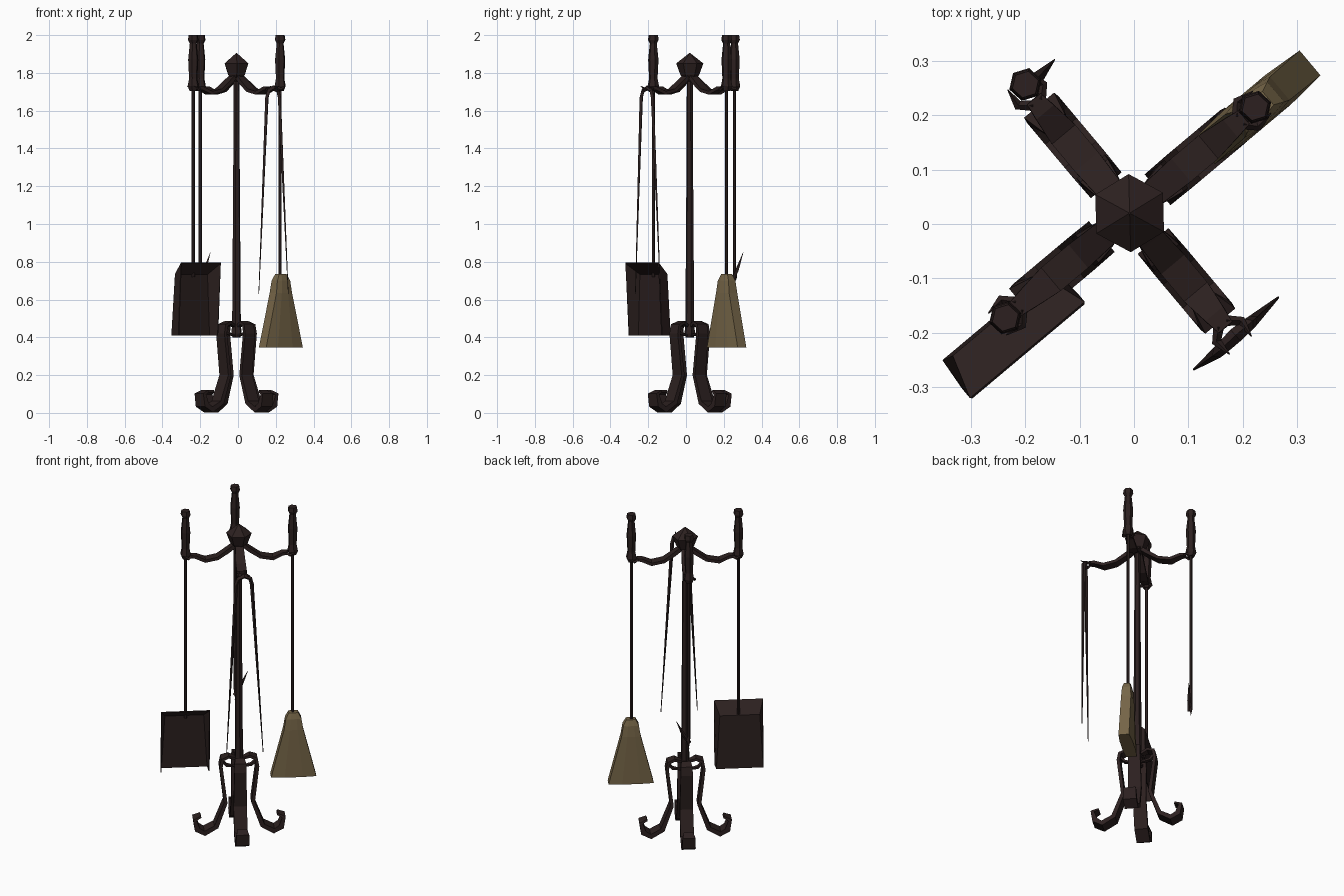
import bpy, bmesh, math
from mathutils import Vector

if "Cube" in bpy.data.objects:
    bpy.data.objects.remove(bpy.data.objects["Cube"])

def material(name, rgb):
    m = bpy.data.materials.new(name)
    m.diffuse_color = (*rgb, 1)
    m.use_nodes = True
    m.node_tree.nodes["Principled BSDF"].inputs["Base Color"].default_value = m.diffuse_color
    return m

IRON = material("dark iron", (0.025, 0.0145, 0.014))
STRAW = material("straw tan", (0.185, 0.135, 0.066))
CX, CY = -0.008, 0.02          # post position
A = math.radians(40)           # direction of the first arm

def place(r, s, z, ang):
    """radial, sideways, height -> world, measured from the post"""
    c, n = math.cos(ang), math.sin(ang)
    return Vector((CX + r * c - s * n, CY + r * n + s * c, z))

def mesh(name, verts, faces, mat):
    me = bpy.data.meshes.new(name)
    me.from_pydata([tuple(v) for v in verts], [], faces)
    bm = bmesh.new()
    bm.from_mesh(me)
    bmesh.ops.recalc_face_normals(bm, faces=bm.faces)
    bm.to_mesh(me)
    bm.free()
    me.materials.append(mat)
    ob = bpy.data.objects.new(name, me)
    bpy.context.collection.objects.link(ob)
    return ob

def loft(name, rings, mat=IRON):
    n = len(rings[0])
    verts = [p for ring in rings for p in ring]
    faces = [(i * n + j, i * n + (j + 1) % n, (i + 1) * n + (j + 1) % n, (i + 1) * n + j)
             for i in range(len(rings) - 1) for j in range(n)]
    faces += [tuple(reversed(range(n))), tuple(range(len(verts) - n, len(verts)))]
    return mesh(name, verts, faces, mat)

def lathe(name, x, y, prof, sides=6, turn=0.3):
    return loft(name, [[(x + r * math.cos(turn + math.tau * k / sides),
                         y + r * math.sin(turn + math.tau * k / sides), z)
                        for k in range(sides)] for r, z in prof])

def tube(name, pts, radii, sides=4):
    pts = [Vector(p) for p in pts]
    rings = []
    for i, p in enumerate(pts):
        t = pts[min(i + 1, len(pts) - 1)] - pts[max(i - 1, 0)]
        q = t.to_track_quat('Z', 'Y')
        rings.append([p + q @ Vector((radii[i] * math.cos(math.tau * k / sides),
                                      radii[i] * math.sin(math.tau * k / sides), 0))
                      for k in range(sides)])
    return loft(name, rings)

def strap(name, path, ang):
    """flat bar along (radius, height, half width, half thickness) points"""
    rings = []
    for i, (r, z, w, t) in enumerate(path):
        a, b = path[max(i - 1, 0)], path[min(i + 1, len(path) - 1)]
        d = Vector((b[0] - a[0], b[1] - a[1])).normalized()
        nr, nz = -d.y * t, d.x * t
        rings.append([place(r + nr, -w, z + nz, ang), place(r + nr, w, z + nz, ang),
                      place(r - nr, w, z - nz, ang), place(r - nr, -w, z - nz, ang)])
    return loft(name, rings)

# central post and finial
lathe("post", CX, CY, [(0.022, 0.40), (0.029, 0.42), (0.024, 0.47), (0.018, 1.3), (0.016, 1.78)])
lathe("finial", CX, CY, [(0.022, 1.755), (0.05, 1.79), (0.072, 1.85), (0.002, 1.905)], 6, 0.55)

# four legs with scrolled tops and four arms with forked ends
LEG = [(0.022, 0.462, 0.014, 0.007), (0.06, 0.478, 0.026, 0.008), (0.095, 0.464, 0.033, 0.009),
       (0.103, 0.42, 0.034, 0.009), (0.077, 0.2, 0.037, 0.01), (0.13, 0.055, 0.038, 0.013),
       (0.195, 0.018, 0.038, 0.015), (0.236, 0.042, 0.038, 0.016), (0.25, 0.1, 0.036, 0.01),
       (0.215, 0.116, 0.026, 0.006)]
CURL = [(0.095, 0.445, 0.016, 0.006), (0.07, 0.42, 0.014, 0.006), (0.02, 0.41, 0.008, 0.004)]
ARM = [(0.01, 1.79, 0.022, 0.011), (0.06, 1.75, 0.025, 0.011), (0.12, 1.708, 0.028, 0.009),
       (0.19, 1.694, 0.028, 0.009), (0.245, 1.718, 0.021, 0.009), (0.275, 1.72, 0.016, 0.008)]
for k in range(4):
    ang = A + k * math.pi / 2
    strap("leg", LEG, ang)
    strap("leg_curl", CURL, ang)
    strap("arm", ARM, ang)
    for s in (-1, 1):
        tube("arm_prong", [place(0.265, 0.008 * s, 1.72, ang), place(0.285, 0.03 * s, 1.713, ang),
                           place(0.318, 0.026 * s, 1.73, ang)], [0.01, 0.009, 0.001])

# handles and rods of the three straight tools
HANDLE = [(0.02, 1.705), (0.031, 1.73), (0.023, 1.77), (0.028, 1.87), (0.019, 1.955),
          (0.029, 1.975), (0.025, 2.0)]
for tool, x, y, low in (("shovel", -0.237, -0.173, 0.72), ("brush", 0.223, 0.215, 0.70),
                        ("poker", -0.2, 0.257, 0.74)):
    lathe(tool + "_handle", x, y, HANDLE)
    lathe(tool + "_rod", x, y, [(0.0085, low), (0.0085, 1.72)])

# poker point and side hook
tube("poker_tip", [(-0.2, 0.257, 0.76), (-0.197, 0.26, 0.72), (-0.2, 0.257, 0.68)], [0.009, 0.011, 0.002])
tube("poker_hook", [(-0.198, 0.248, 0.71), (-0.175, 0.272, 0.76), (-0.146, 0.303, 0.85)],
     [0.011, 0.011, 0.001])

# shovel scoop: back plate with flared top and side walls, open toward the front right
def shovel_point(u, v, z):
    return place(u, v, z, A) + Vector((-0.230 - CX, -0.192 - CY, 0))
sv = [shovel_point(*p) for p in [(-0.132, 0.034, 0.41), (0.132, 0.034, 0.41), (0.112, 0.028, 0.735),
      (-0.112, 0.028, 0.735), (-0.138, -0.03, 0.41), (0.138, -0.03, 0.41),
      (0.138, -0.052, 0.795), (-0.138, -0.052, 0.795)]]
scoop = mesh("shovel_scoop", sv, [(0, 3, 2, 1), (3, 7, 6, 2), (0, 4, 7, 3), (1, 2, 6, 5)], IRON)
sol = scoop.modifiers.new("thickness", 'SOLIDIFY')
sol.thickness = 0.006

# brush head: flattened, flaring downwards
def brush_ring(w, t, z):
    c = Vector((0.227 - CX, 0.215 - CY, 0))
    return [place(u, v, z, A) + c for u, v in
            [(w, -t), (w, t), (w * 0.4, t * 1.2), (-w * 0.4, t * 1.2),
             (-w, t), (-w, -t), (-w * 0.4, -t * 1.2), (w * 0.4, -t * 1.2)]]
loft("brush_head", [brush_ring(0.127, 0.03, 0.345), brush_ring(0.054, 0.028, 0.635),
                    brush_ring(0.044, 0.024, 0.70), brush_ring(0.026, 0.016, 0.735)], STRAW)

# tongs: one bent bar hanging over the fork
tube("tongs", [(0.11, -0.268, 0.63), (0.153, -0.237, 1.67), (0.163, -0.228, 1.705), (0.187, -0.205, 1.72),
               (0.212, -0.184, 1.705), (0.219, -0.178, 1.67), (0.266, -0.135, 0.63)],
     [0.002, 0.011, 0.012, 0.014, 0.012, 0.011, 0.002])
